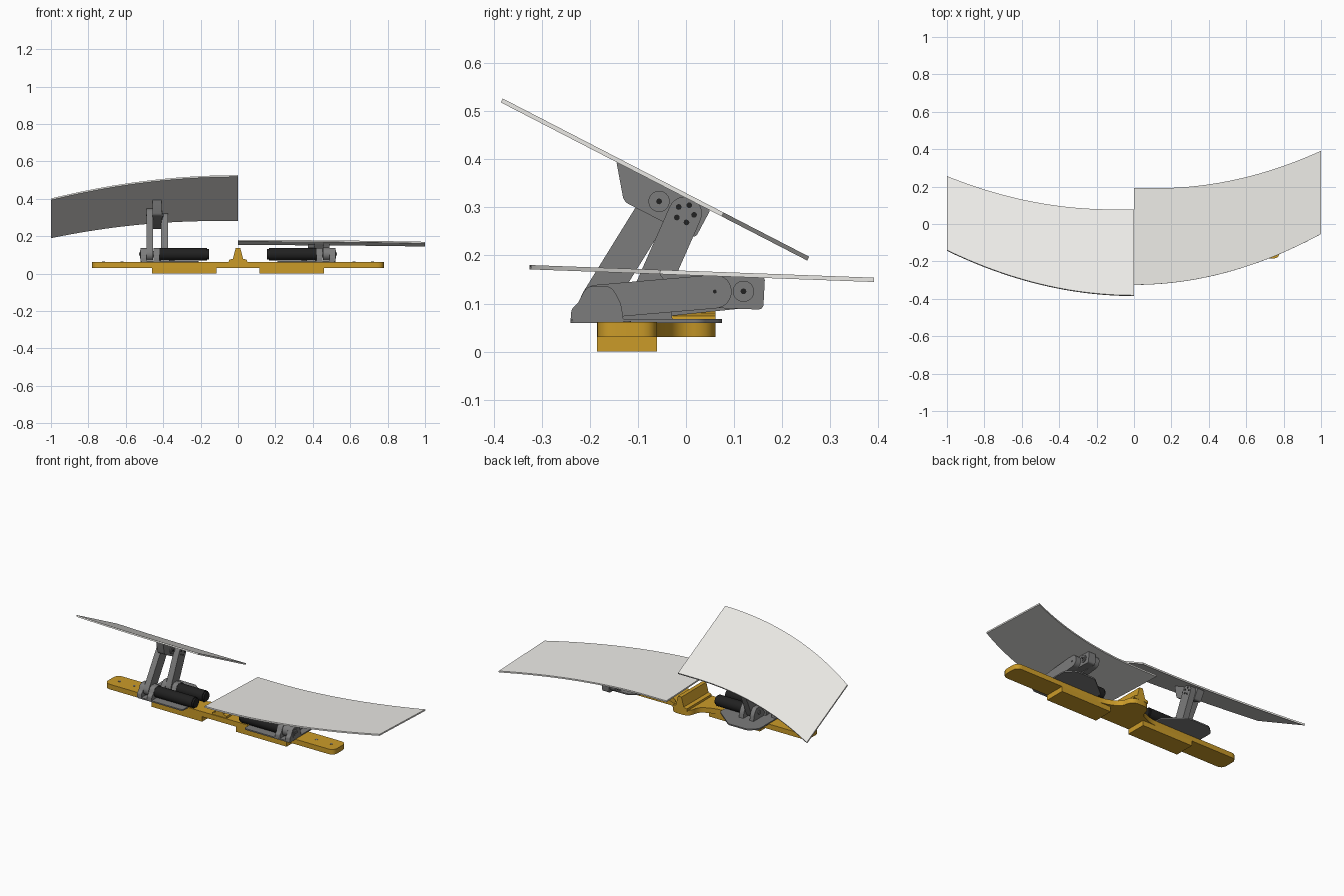
import bpy, bmesh
from math import sin, cos, pi, radians, atan2
from mathutils import Vector, Matrix

if "Cube" in bpy.data.objects:
    bpy.data.objects.remove(bpy.data.objects["Cube"])


def material(name, rgb):
    m = bpy.data.materials.new(name)
    m.diffuse_color = (*rgb, 1)
    m.use_nodes = True
    m.node_tree.nodes["Principled BSDF"].inputs["Base Color"].default_value = m.diffuse_color
    return m


GOLD = material("gold", (0.60, 0.33, 0.022))
BLACK = material("black", (0.015, 0.015, 0.015))
STEEL = material("steel", (0.20, 0.20, 0.20))
WHITE = material("off_white", (0.83, 0.82, 0.79))


def prism(name, pts, lo, hi, axis, mat, matrix=None):
    """Extrude a 2D outline along an axis (x: yz, y: xz, z: xy outline)."""
    place = {"x": lambda p, h: (h, p[0], p[1]),
             "y": lambda p, h: (p[0], h, p[1]),
             "z": lambda p, h: (p[0], p[1], h)}[axis]
    bm = bmesh.new()
    a = [bm.verts.new(place(p, lo)) for p in pts]
    b = [bm.verts.new(place(p, hi)) for p in pts]
    bm.faces.new(a)
    bm.faces.new(b[::-1])
    for i in range(len(pts)):
        j = (i + 1) % len(pts)
        bm.faces.new((a[j], a[i], b[i], b[j]))
    bmesh.ops.recalc_face_normals(bm, faces=bm.faces)
    me = bpy.data.meshes.new(name)
    bm.to_mesh(me)
    bm.free()
    me.materials.append(mat)
    ob = bpy.data.objects.new(name, me)
    bpy.context.collection.objects.link(ob)
    if matrix:
        ob.matrix_world = matrix
    bpy.context.view_layer.objects.active = ob
    bpy.ops.object.select_all(action='DESELECT')
    ob.select_set(True)
    bpy.ops.object.shade_smooth_by_angle(angle=radians(30))
    return ob


def circle(c, r, n=32):
    return [(c[0] + r * cos(2 * pi * i / n), c[1] + r * sin(2 * pi * i / n)) for i in range(n)]


def capsule(p, q, r, n=14):
    a = atan2(q[1] - p[1], q[0] - p[0])
    out = []
    for c, s in ((q, a - pi / 2), (p, a + pi / 2)):
        out += [(c[0] + r * cos(s + pi * i / n), c[1] + r * sin(s + pi * i / n)) for i in range(n + 1)]
    return out


def rounded(pts, r, n=6):
    """Round the corners; r is one radius or one per corner."""
    out = []
    for i, p in enumerate(pts):
        d = r[i] if isinstance(r, (list, tuple)) else r
        p = Vector(p)
        if d == 0:
            out.append(tuple(p))
            continue
        a = p + (Vector(pts[i - 1]) - p).normalized() * d
        b = p + (Vector(pts[(i + 1) % len(pts)]) - p).normalized() * d
        for k in range(n + 1):
            t = k / n
            out.append(tuple(a * (1 - t) ** 2 + p * 2 * t * (1 - t) + b * t * t))
    return out


# Gold base: long bar, two lower blocks, centre nose and rib
F, B = -0.185, -0.06
bar = [(-0.78, F), (0.78, F), (0.78, B), (0.17, B), (0.075, -0.02), (0.06, 0.061),
       (-0.06, 0.061), (-0.075, -0.02), (-0.17, B), (-0.78, B)]
prism("base_bar", rounded(bar, [.04, .04, .04, .04, .035, .045, .045, .035, .04, .04]),
      0.031, 0.062, "z", GOLD)
for s in (-1, 1):
    prism("base_block", [(s * 0.115, F), (s * 0.46, F), (s * 0.46, B), (s * 0.115, B)], 0, 0.032, "z", GOLD)
    for x in (0.62, 0.72):
        prism("base_screw", circle((s * x, -0.122), 0.008, 16), 0.06, 0.064, "z", STEEL)
prism("centre_rib", [(-0.05, .06), (.05, .06), (.048, .074), (.027, .08), (.012, .138),
                     (-.012, .138), (-.027, .08), (-.048, .074)], -0.18, 0.061, "y", GOLD)

P1, P2 = Vector((-0.185, 0.104)), Vector((-0.083, 0.104))   # ground pivots (y, z)


def foot(name, p, x0, x1):
    y = p[0]
    pts = [(y - .055, .066), (y + .055, .066), (y + .05, .1), (y + .03, .137),
           (y - .022, .137), (y - .04, .1), (y - .053, .09)]
    prism(name, rounded(pts, [0, 0, .012, .018, .018, .008, .008]), x0, x1, "x", STEEL)


def unit(s, tilt, A):
    """One side: plate, feet, motors, two arms, bracket and panel."""
    A = Vector(A)
    X = lambda a, b: sorted((s * a, s * b))
    u = Vector((cos(tilt), sin(tilt)))
    w = Vector((-sin(tilt), cos(tilt)))
    loc = lambda a, b: A + u * a + w * b
    Bp = loc(0.0595, 0.0026)
    tag = "left" if s < 0 else "right"
    # mounting plate
    pl = [(.21, -.24), (.52, -.24), (.52, .03), (.47, .075), (.34, .075), (.21, -.03)]
    prism(tag + "_plate", rounded([(s * x, y) for x, y in pl], .015), .060, .068, "z", STEEL)
    # feet carrying the pivots
    foot(tag + "_outer_foot", P1, *X(.49, .52))
    foot(tag + "_motor_foot", P1, *X(.42, .452))
    foot(tag + "_back_outer_foot", P2, *X(.413, .44))
    foot(tag + "_back_motor_foot", P2, *X(.34, .37))
    # motors with end caps
    for p, x1 in ((P1, .42), (P2, .345)):
        prism(tag + "_motor", circle(p, .033), *X(.165, x1), "x", BLACK)
        prism(tag + "_motor_cap", circle(p, .027), *X(.155, .17), "x", BLACK)
    # square bearing flange and shafts
    y, z = P1
    prism(tag + "_flange", rounded([(y - .023, z - .023), (y + .023, z - .023), (y + .023, z + .023),
                                   (y - .023, z + .023)], .004), *X(.515, .523), "x", STEEL)
    for r, h in ((.017, .525), (.008, .528)):
        prism(tag + "_shaft", circle(P1, r, 24), *X(.40, h), "x", STEEL)
    prism(tag + "_back_shaft", circle(P2, .012, 24), *X(.33, .445), "x", STEEL)
    # arms of the four-bar linkage
    prism(tag + "_outer_arm", capsule(P1, A, .035), *X(.455, .49), "x", STEEL)
    prism(tag + "_inner_arm", capsule(P2, Bp, .035), *X(.375, .412), "x", STEEL)
    # bracket under the panel
    br = [(-.117, .033), (-.065, -.034), (.102, -.034), (.103, .033)]
    prism(tag + "_bracket", rounded([loc(*p) for p in br], [.004, .012, .012, .006]), *X(.41, .457), "x", STEEL)
    # pivot bearings and bolts
    for c, a, b in ((A, .405, .42), (Bp, .445, .462)):
        end = -1 if a < .43 else 1
        prism(tag + "_bearing", circle(c, .022), *X(a, b), "x", STEEL)
        prism(tag + "_bearing_core", circle(c, .013), *X(a + end * .003, b + end * .003), "x", STEEL)
        prism(tag + "_bearing_pin", circle(c, .006, 16), *X(a + end * .006, b + end * .006), "x", BLACK)
    prism(tag + "_arm_pin", circle(A, .004, 12), *X(.48, .492), "x", BLACK)
    for k in range(5):
        t = tilt + pi / 2 + 2 * pi * k / 5
        prism(tag + "_arm_bolt", circle(Bp + Vector((cos(t), sin(t))) * .019, .006, 12),
              *X(.3735, .385), "x", BLACK)
    # flat panel with curved front and back edges
    n = 24
    xs = [i / n for i in range(n + 1)]
    front = [(s * x, -.387 + .272 * x * x) for x in xs]
    back = [(s * x, .130 + .2 * (max(0, x - .12) / .88) ** 2) for x in reversed(xs)]
    M = Matrix.Translation((0, A[0], A[1])) @ Matrix.Rotation(tilt, 4, 'X')
    prism(tag + "_panel", front + back, .032, .041, "z", WHITE, M)


unit(-1, radians(-27.3), (-0.056, 0.3125))
unit(1, radians(-2.1), (0.06, 0.125))
